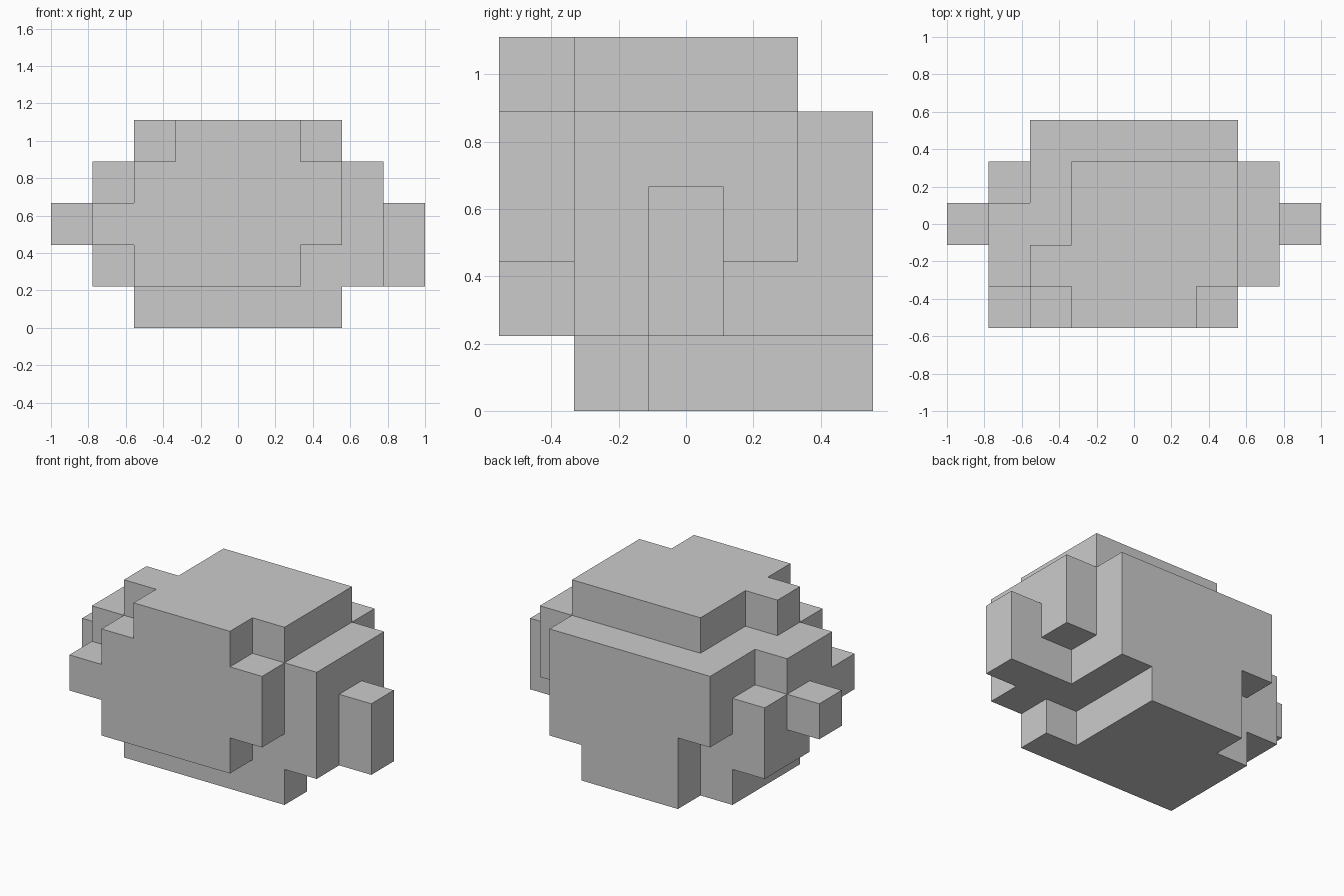
import bpy, bmesh
from math import radians
from mathutils import Vector

if "Cube" in bpy.data.objects:
    bpy.data.objects.remove(bpy.data.objects["Cube"])

U = 2 / 9  # cell size: the model is 9 x 5 x 5 cells

# Each layer (bottom to top) lists its rows from front to back
# as (first, last) filled cell along x
LAYERS = [
    [None,   (2, 6), (2, 5), (2, 5), (3, 5)],
    [(2, 5), (2, 7), (1, 8), (1, 6), (3, 6)],
    [(1, 6), (1, 7), (0, 8), (1, 7), (2, 6)],
    [(2, 6), (1, 7), (1, 7), (2, 7), (2, 6)],
    [(3, 5), (2, 6), (3, 6), (3, 6), None],
]

cells = {(x, y, z)
         for z, rows in enumerate(LAYERS)
         for y, row in enumerate(rows) if row
         for x in range(row[0], row[1] + 1)}


def add_exposed_faces(bm, cell):
    """Add a square on every side of the cell that has no neighbour."""
    centre = Vector(((cell[0] - 4) * U, (cell[1] - 2) * U, (cell[2] + 0.5) * U))
    for axis in range(3):
        for sign in (-1, 1):
            n = [0, 0, 0]
            n[axis] = sign
            if tuple(c + d for c, d in zip(cell, n)) in cells:
                continue
            a, b = Vector((0, 0, 0)), Vector((0, 0, 0))
            a[(axis + 1) % 3] = U / 2
            b[(axis + 2) % 3] = U / 2 * sign
            mid = centre + Vector(n) * U / 2
            bm.faces.new([bm.verts.new(mid + p)
                          for p in (-a - b, a - b, a + b, b - a)])


# Blocky boulder: one closed shell with flat faces merged
bm = bmesh.new()
for cell in sorted(cells):
    add_exposed_faces(bm, cell)
bmesh.ops.remove_doubles(bm, verts=bm.verts, dist=1e-4)
bmesh.ops.dissolve_limit(bm, angle_limit=radians(1),
                         verts=bm.verts, edges=bm.edges)
mesh = bpy.data.meshes.new("block_boulder")
bm.to_mesh(mesh)
bm.free()
bpy.context.collection.objects.link(bpy.data.objects.new("block_boulder", mesh))
